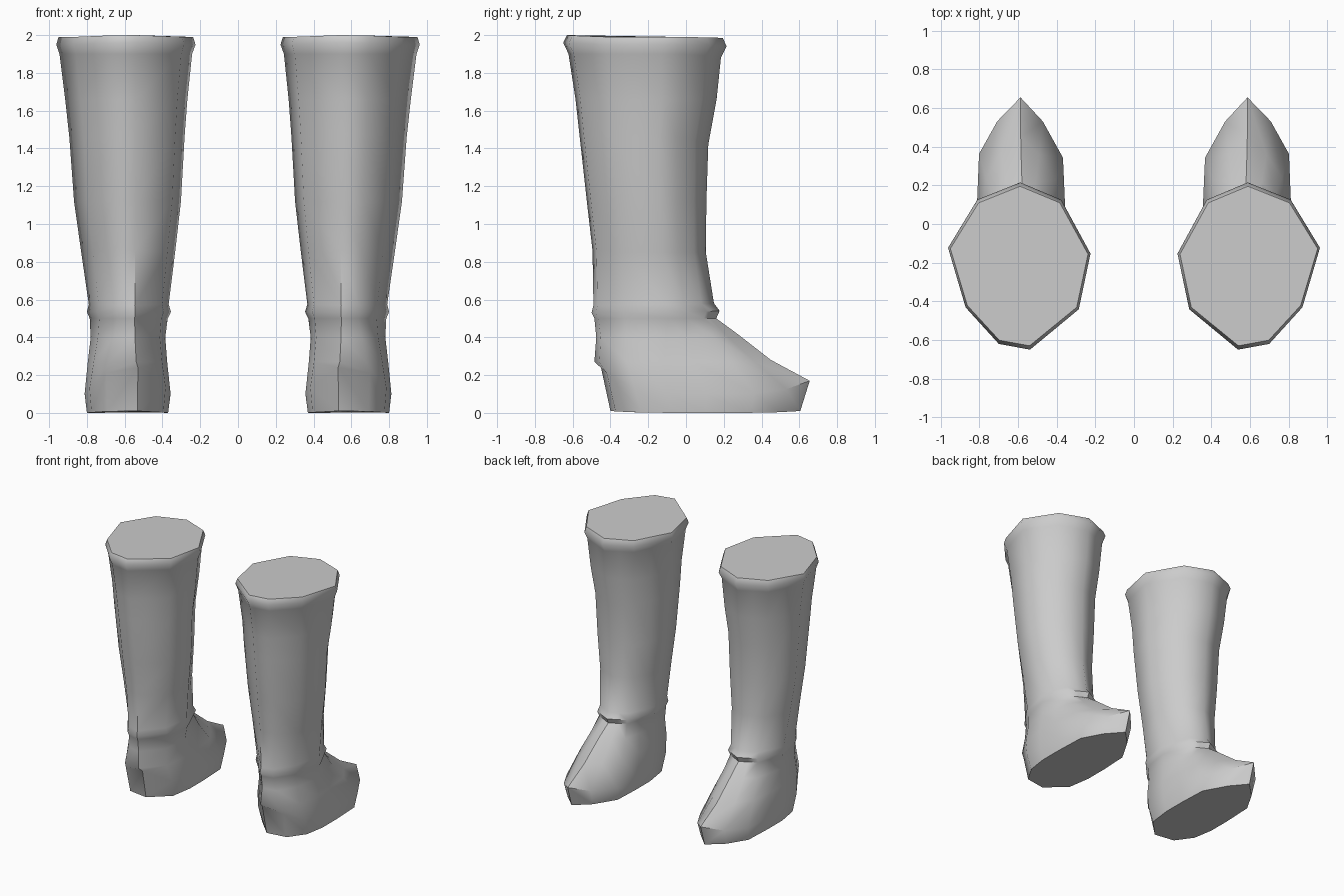
import bpy, bmesh, math

cube = bpy.data.objects.get("Cube")
if cube:
    bpy.data.objects.remove(cube, do_unlink=True)

mat = bpy.data.materials.new("plain grey")
mat.use_nodes = True
grey = (0.6, 0.6, 0.6, 1)
mat.diffuse_color = grey
mat.node_tree.nodes["Principled BSDF"].inputs["Base Color"].default_value = grey

# Outlines of the cuff and the sole, from the front point round the outer side
CUFF = [(.59, .22), (.70, .175), (.81, .13), (.885, .005), (.96, -.12), (.87, -.43), (.70, -.62),
        (.54, -.65), (.29, -.44), (.23, -.15), (.305, -.01), (.38, .13), (.485, .175)]
SOLE = [(.595, .655), (.71, .53), (.80, .36), (.81, .1), (.81, -.1), (.785, -.28), (.70, -.43),
        (.54, -.46), (.40, -.30), (.375, -.1), (.375, .1), (.385, .34), (.485, .53)]


def unit(points):
    """Scale an outline to the square from -1 to 1."""
    xs, ys = zip(*points)
    fit = lambda v, vs: 2 * (v - min(vs)) / (max(vs) - min(vs)) - 1
    return [(fit(x, xs), fit(y, ys)) for x, y in points]


CUFF, SOLE = unit(CUFF), unit(SOLE)

# Rings: x range, y range, height at back / middle / front, share of sole outline
RINGS = [
    (.37, .80, -.40, .605, .01, 0, .01, 1),
    (.357, .812, -.45, .655, .24, .10, .17, 1),
    (.375, .795, -.485, .45, .27, .27, .28, .75),
    (.385, .78, -.475, .27, .40, .40, .42, .4),
    (.372, .785, -.485, .16, .50, .50, .50, 0),
    (.355, .80, -.50, .178, .53, .535, .54, 0),
    (.367, .79, -.49, .148, .57, .575, .58, 0),
    (.333, .83, -.495, .105, .86, .85, .85, 0),
    (.302, .868, -.525, .108, 1.12, 1.12, 1.12, 0),
    (.283, .893, -.565, .118, 1.48, 1.46, 1.42, 0),
    (.268, .915, -.585, .162, 1.66, 1.66, 1.66, 0),
    (.243, .945, -.622, .185, 1.90, 1.90, 1.88, 0),
    (.225, .962, -.65, .215, 1.96, 1.95, 1.94, 0),
    (.238, .95, -.63, .195, 2.0, 1.99, 1.985, 0),
]


def build_boot(name, side):
    bm = bmesh.new()
    loops = []
    for x0, x1, y0, y1, back, mid, front, share in RINGS:
        loop = []
        for (cu, cv), (su, sv) in zip(CUFF, SOLE):
            u, v = cu + (su - cu) * share, cv + (sv - cv) * share
            x = (x0 + x1) / 2 + u * (x1 - x0) / 2
            y = (y0 + y1) / 2 + v * (y1 - y0) / 2
            z = mid + (front - mid) * max(0, v) ** 4 + (back - mid) * max(0, -v) ** 4
            loop.append(bm.verts.new((side * x, y, z)))
        loops.append(loop)
    # Walls between neighbouring rings, then the flat sole and top
    n = len(CUFF)
    for low, high in zip(loops, loops[1:]):
        for i in range(n):
            j = (i + 1) % n
            bm.faces.new((low[i], low[j], high[j], high[i]))
    bm.faces.new(loops[0])
    bm.faces.new(loops[-1])
    bmesh.ops.recalc_face_normals(bm, faces=bm.faces)
    mesh = bpy.data.meshes.new(name)
    bm.to_mesh(mesh)
    bm.free()
    mesh.materials.append(mat)
    obj = bpy.data.objects.new(name, mesh)
    bpy.context.collection.objects.link(obj)
    return obj


bpy.ops.object.select_all(action="DESELECT")
for name, side in (("left_boot", 1), ("right_boot", -1)):
    boot = build_boot(name, side)
    boot.select_set(True)
    bpy.context.view_layer.objects.active = boot
bpy.ops.object.shade_smooth_by_angle(angle=math.radians(50))
